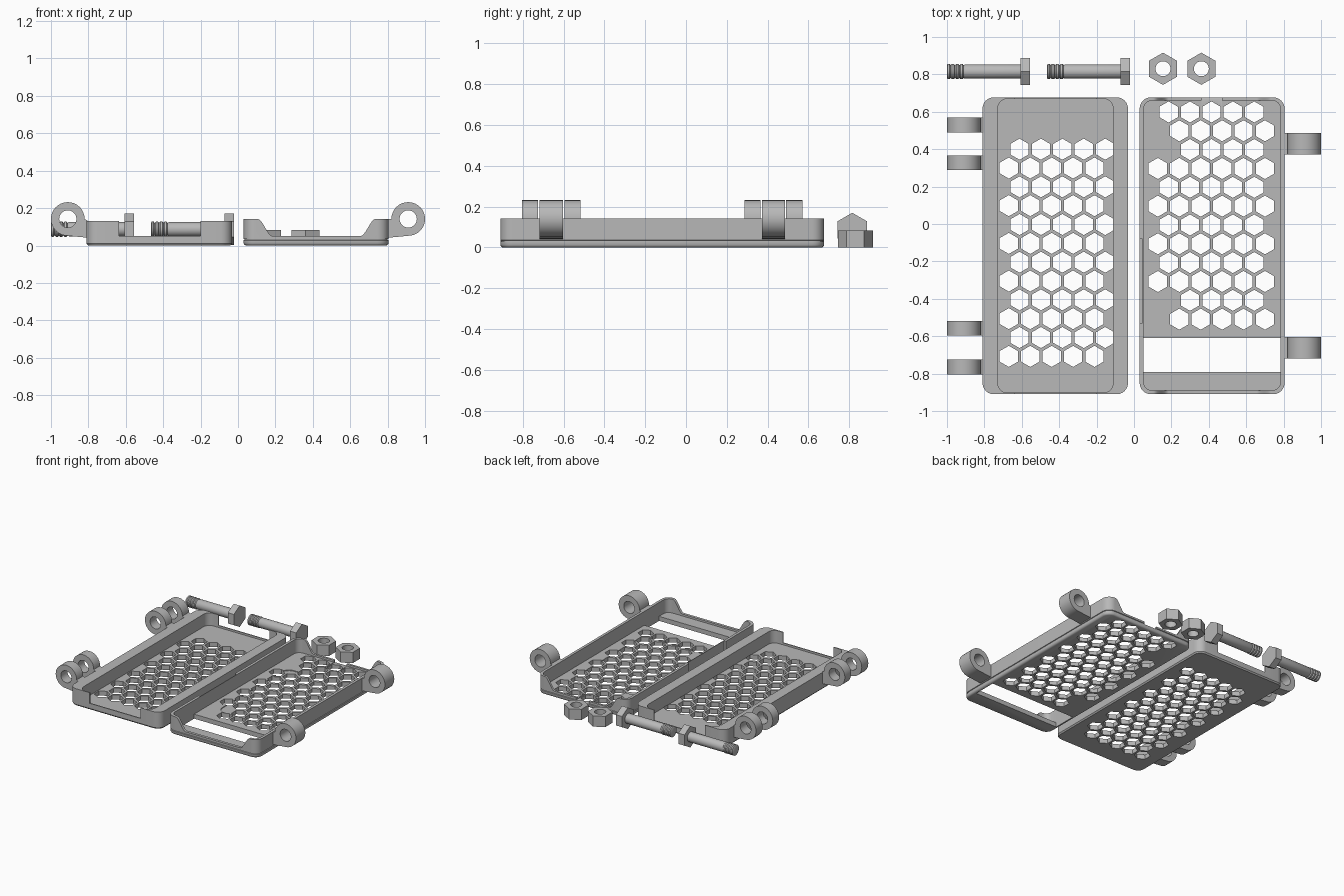
import bpy
import bmesh
from math import cos, sin, pi, radians

if "Cube" in bpy.data.objects:
    bpy.data.objects.remove(bpy.data.objects["Cube"], do_unlink=True)

grey = bpy.data.materials.new("plain grey")
grey.use_nodes = True
GREY = (0.48, 0.48, 0.48, 1)
grey.diffuse_color = GREY
grey.node_tree.nodes["Principled BSDF"].inputs["Base Color"].default_value = GREY


def place(a, b, h, axis):
    return {"x": (h, a, b), "y": (a, h, b), "z": (a, b, h)}[axis]


def loft(bm, sections, axis="z"):
    """Closed solid through (height, outline) sections of equal point count."""
    rings = [[bm.verts.new(place(a, b, h, axis)) for a, b in pts] for h, pts in sections]
    n = len(rings[0])
    for low, high in zip(rings, rings[1:]):
        for i in range(n):
            j = (i + 1) % n
            bm.faces.new((low[i], low[j], high[j], high[i]))
    bm.faces.new(rings[0][::-1])
    bm.faces.new(rings[-1])


def make(name, *solids):
    """Object from (sections, axis) solids."""
    bm = bmesh.new()
    for sections, axis in solids:
        loft(bm, sections, axis)
    bmesh.ops.recalc_face_normals(bm, faces=bm.faces)
    mesh = bpy.data.meshes.new(name)
    bm.to_mesh(mesh)
    bm.free()
    mesh.materials.append(grey)
    obj = bpy.data.objects.new(name, mesh)
    bpy.context.collection.objects.link(obj)
    return obj


def prism(pts, h0, h1, axis="z"):
    return ([(h0, pts), (h1, pts)], axis)


def cut(obj, *solids):
    """Subtract solids one after another and bake the result."""
    for solid in solids:
        cutter = make("cutter", *(solid if isinstance(solid, list) else [solid]))
        cutter.hide_render = True
        mod = obj.modifiers.new("cut", "BOOLEAN")
        mod.operation, mod.solver, mod.object = "DIFFERENCE", "EXACT", cutter
        graph = bpy.context.evaluated_depsgraph_get()
        mesh = bpy.data.meshes.new_from_object(obj.evaluated_get(graph))
        obj.modifiers.clear()
        obj.data = mesh
        bpy.data.objects.remove(cutter, do_unlink=True)


def smooth(obj):
    bpy.ops.object.select_all(action="DESELECT")
    obj.select_set(True)
    bpy.context.view_layer.objects.active = obj
    bpy.ops.object.shade_smooth_by_angle(angle=radians(32))


def ngon(cx, cy, r, n, turn=0.0):
    return [(cx + r * cos(turn + 2 * pi * i / n), cy + r * sin(turn + 2 * pi * i / n)) for i in range(n)]


def box(x0, x1, y0, y1):
    return [(x0, y0), (x1, y0), (x1, y1), (x0, y1)]


def rounded(x0, x1, y0, y1, r, inset=0.0, steps=6):
    pts = []
    corners = [(x1 - r, y1 - r), (x0 + r, y1 - r), (x0 + r, y0 + r), (x1 - r, y0 + r)]
    for k, (cx, cy) in enumerate(corners):
        for i in range(steps + 1):
            a = pi / 2 * (k + i / steps)
            pts.append((cx + (r - inset) * cos(a), cy + (r - inset) * sin(a)))
    return pts


COL, ROW = 0.1145, 0.1007


def hex_holes(x_odd, y_top, columns):
    """Staggered hexagon cutters; columns gives (first, last) per row."""
    holes = []
    for row, (first, last) in enumerate(columns):
        x = x_odd - (row % 2) * COL / 2
        for c in range(first, last):
            holes.append(prism(ngon(x + c * COL, y_top - row * ROW, 0.0565, 6, pi / 2), -0.02, 0.0355))
    return holes


FRONT, BACK = -0.91, 0.677

# Deep half of the case, with notched thin end walls
outer = (-0.81, -0.032, FRONT, BACK, 0.06)
deep_tray = make("deep_tray", ([(0, rounded(*outer, 0.008)), (0.01, rounded(*outer)),
                                (0.132, rounded(*outer))], "z"))
cut(deep_tray,
    prism(rounded(-0.728, -0.112, FRONT + 0.008, BACK - 0.008, 0.05), 0.035, 0.3),
    prism(box(-0.635, -0.2, 0.05, 0.3), -1.2, 1.2, "y"),
    hex_holes(-0.612, 0.4, [(0, 5)] * 12))
smooth(deep_tray)

# Thin-walled half, with a seam groove round the outside
outer = (0.03, 0.805, FRONT, BACK, 0.06)
seam = [(0, 0.012), (0.004, 0.005), (0.012, 0), (0.028, 0), (0.03, 0.005),
        (0.034, 0.005), (0.036, 0), (0.142, 0)]
thin_tray = make("thin_tray", ([(z, rounded(*outer, i)) for z, i in seam], "z"))

# Curved dip through both end walls
dip = [(0.235 + 0.08 * t, 0.05 + 0.092 * t * t * (3 - 2 * t)) for t in [i / 8 for i in range(9)]]
dip.append((0.315, 0.3))
dip = [(0.42 + x, z) for x, z in dip] + [(0.42 - x, z) for x, z in reversed(dip)]

span = [(0, 5), (1, 6), (1, 5), (0, 6), (0, 5), (0, 6), (0, 5), (0, 6), (0, 5), (0, 6), (1, 5), (1, 6)]
cut(thin_tray,
    prism(rounded(0.051, 0.784, -0.889, 0.66, 0.045), 0.035, 0.3),
    prism(dip, -1.2, 1.2, "y"),
    prism(rounded(0.15, 0.69, -0.465, 0.385, 0.06), 0.029, 0.05),
    prism(box(0.36, 0.47, 0.55, 0.8), 0.03, 0.3),
    prism(box(0, 0.046, -0.53, -0.08), 0.04, 0.3),
    prism(box(0.051, 0.784, -0.79, -0.61), -0.1, 0.1),
    hex_holes(0.185, 0.599, span))
smooth(thin_tray)


# Hinge knuckles: ring blended into a web on the tray wall
def knuckle(name, side, y0, y1, top):
    arc = [(0.91 + 0.09 * cos(a), 0.142 + 0.09 * sin(a)) for a in [pi * (i / 24 * 1.5 - 0.5) for i in range(25)]]
    arc += [(0.8, top), (0.8, 0.042), (0.84, 0.045)]
    obj = make(name, prism([(side * x, z) for x, z in arc], y0, y1, "y"))
    cut(obj, prism(ngon(side * 0.91, 0.142, 0.046, 32), -1.2, 1.2, "y"))
    smooth(obj)


for i, (low, high) in enumerate([(0.49, 0.57), (0.288, 0.365), (-0.595, -0.518), (-0.805, -0.725)]):
    knuckle(f"deep_tray_knuckle_{i + 1}", -1, low, high, 0.13)
for i, (low, high) in enumerate([(0.372, 0.486), (-0.718, -0.603)]):
    knuckle(f"thin_tray_knuckle_{i + 1}", 1, low, high, 0.14)

# Bolts lying on one flat of their hexagon heads, threaded at the tip
for i, tip in enumerate((-1.0, -0.465)):
    y, z = 0.815, 0.087
    turns = [(0, 0.034)]
    for k in range(4):
        turns += [(0.004 + 0.023 * k, 0.041), (0.014 + 0.023 * k, 0.041), (0.02 + 0.023 * k, 0.034)]
    turns += [(0.096, 0.038), (0.4, 0.038)]
    shaft = ([(tip + h, ngon(y, z, r, 32)) for h, r in turns], "x")
    head = prism(ngon(y, z, 0.083, 6, pi / 2), tip + 0.392, tip + 0.444, "x")
    smooth(make(f"bolt_{i + 1}", shaft, head))

# Loose nuts
for i, x in enumerate((0.155, 0.36)):
    nut = make(f"nut_{i + 1}", prism(ngon(x, 0.83, 0.086, 6, pi / 2), 0, 0.083))
    cut(nut, prism(ngon(x, 0.83, 0.04, 32), -0.1, 0.2))
    smooth(nut)
